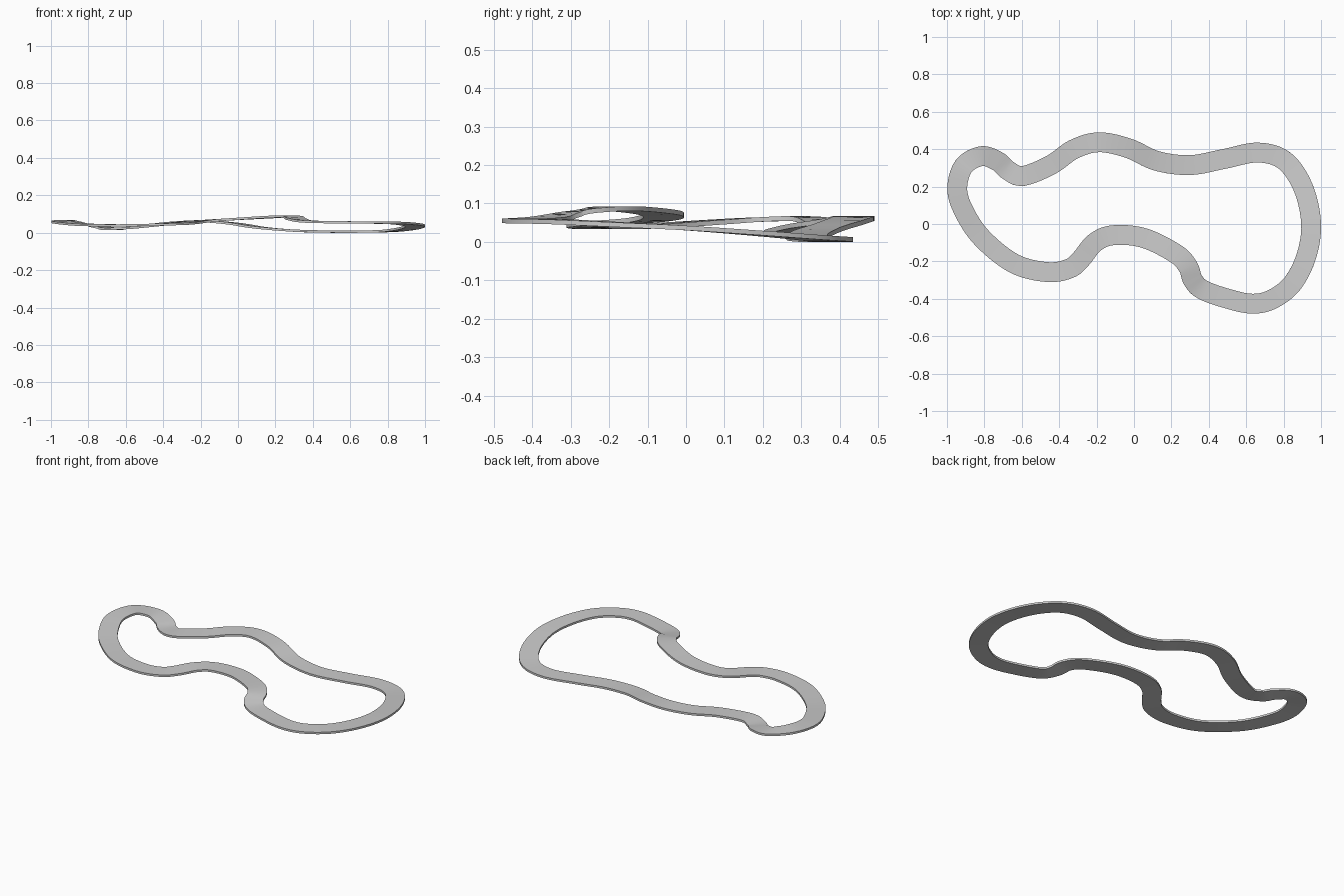
import bpy
import bmesh
from mathutils import Vector

WIDTH = 0.106
THICKNESS = 0.012
STEPS = 8

cube = bpy.data.objects.get("Cube")
if cube:
    bpy.data.objects.remove(cube, do_unlink=True)

# Centre line of the closed circuit, clockwise from the left end (x, y, top height)
CENTRE_LINE = [
    (-.945, .19, .064), (-.91, .31, .066), (-.813, .363, .05), (-.725, .333, .034),
    (-.675, .288, .026), (-.594, .257, .031), (-.444, .316, .047), (-.321, .4, .06),
    (-.187, .437, .067), (-.03, .405, .055), (.123, .337, .032), (.3, .315, .017),
    (.482, .348, .012), (.663, .382, .012), (.807, .337, .016), (.905, .193, .028),
    (.947, 0, .042), (.92, -.176, .051), (.845, -.321, .058), (.738, -.403, .06),
    (.631, -.426, .061), (.503, -.4, .062), (.37, -.353, .066), (.315, -.3, .078),
    (.29, -.23, .09), (.225, -.16, .092), (.053, -.075, .083), (-.112, -.06, .073),
    (-.21, -.1, .064), (-.283, -.187, .056), (-.345, -.238, .052), (-.465, -.257, .048),
    (-.642, -.211, .045), (-.813, -.075, .048), (-.91, .07, .057),
]


def smooth_loop(points, steps):
    """Closed Catmull-Rom curve through the points."""
    points = [Vector(p) for p in points]
    count = len(points)
    path = []
    for i in range(count):
        a, b, c, d = (points[(i + k) % count] for k in (-1, 0, 1, 2))
        for s in range(steps):
            t = s / steps
            path.append(0.5 * (2 * b + (c - a) * t
                               + (2 * a - 5 * b + 4 * c - d) * t ** 2
                               + (3 * b - a - 3 * c + d) * t ** 3))
    return path


def make_material(name, colour):
    material = bpy.data.materials.new(name)
    material.use_nodes = True
    material.diffuse_color = colour
    for node in material.node_tree.nodes:
        if node.type == 'BSDF_PRINCIPLED':
            node.inputs["Base Color"].default_value = colour
    return material


def sweep_slab(name, path, width, thickness, material):
    """Flat rectangular section carried level along a closed path."""
    bm = bmesh.new()
    rings = []
    for i, point in enumerate(path):
        along = path[(i + 1) % len(path)] - path[i - 1]
        side = Vector((-along.y, along.x, 0)).normalized() * width / 2
        down = along.cross(side).normalized() * -thickness
        corners = (point + side, point - side, point - side + down, point + side + down)
        rings.append([bm.verts.new(c) for c in corners])
    for i, ring in enumerate(rings):
        following = rings[(i + 1) % len(rings)]
        for k in range(4):
            n = (k + 1) % 4
            bm.faces.new((ring[k], ring[n], following[n], following[k]))
    bmesh.ops.recalc_face_normals(bm, faces=bm.faces[:])
    mesh = bpy.data.meshes.new(name)
    bm.to_mesh(mesh)
    bm.free()
    mesh.materials.append(material)
    obj = bpy.data.objects.new(name, mesh)
    bpy.context.collection.objects.link(obj)
    return obj


# Road slab
grey = make_material("road grey", (0.6, 0.6, 0.6, 1))
road = sweep_slab("road", smooth_loop(CENTRE_LINE, STEPS), WIDTH, THICKNESS, grey)

# Smooth surface with crisp edges
bpy.ops.object.select_all(action='DESELECT')
road.select_set(True)
bpy.context.view_layer.objects.active = road
bpy.ops.object.shade_smooth_by_angle()
